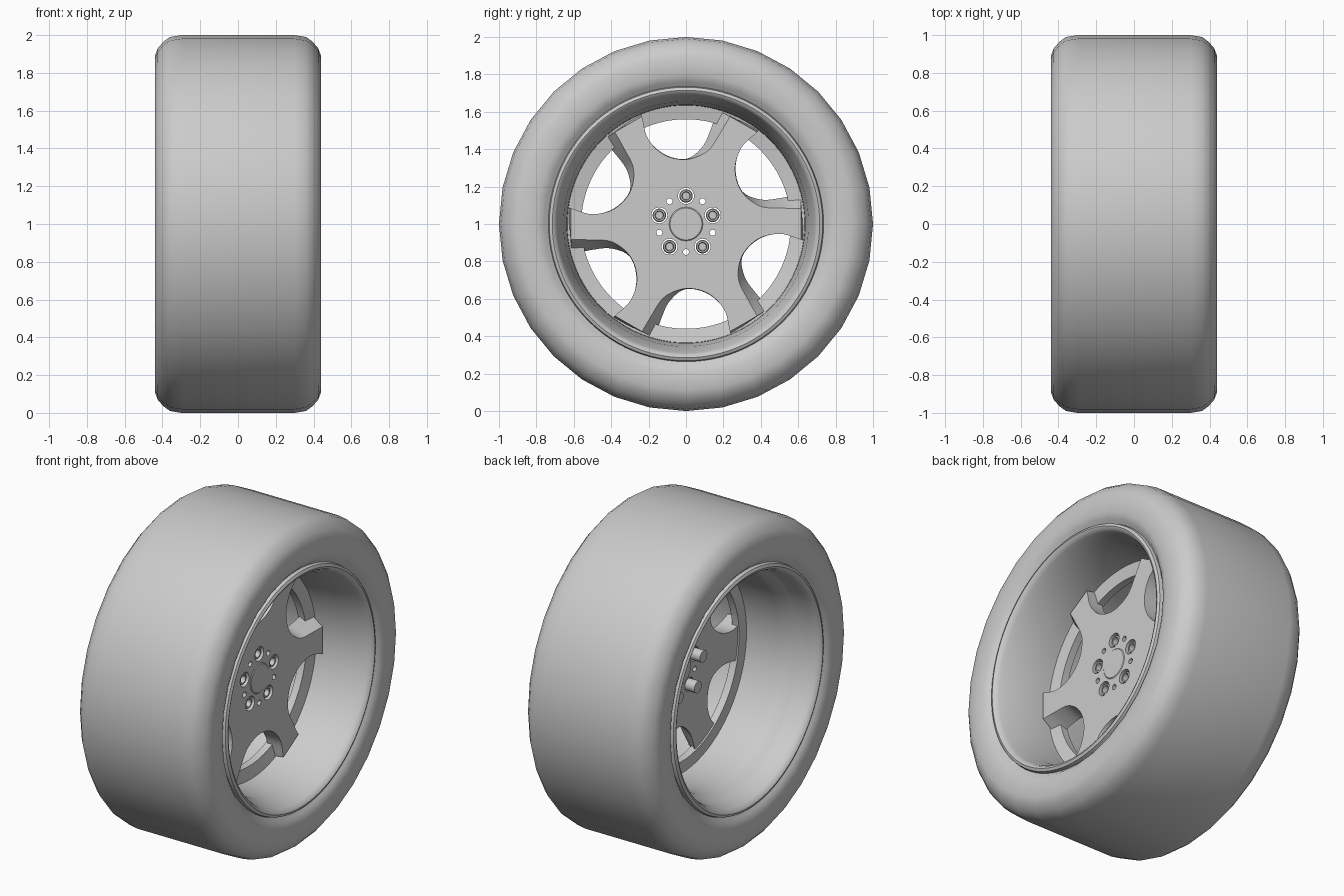
import bpy, bmesh
from math import sin, cos, pi, radians
from mathutils import Vector

if "Cube" in bpy.data.objects:
    bpy.data.objects.remove(bpy.data.objects["Cube"])


def finish(bm, name, angle=35):
    bmesh.ops.remove_doubles(bm, verts=bm.verts, dist=1e-5)
    bmesh.ops.recalc_face_normals(bm, faces=bm.faces)
    me = bpy.data.meshes.new(name)
    bm.to_mesh(me)
    bm.free()
    ob = bpy.data.objects.new(name, me)
    bpy.context.collection.objects.link(ob)
    smooth(ob, angle)
    return ob


def smooth(ob, angle=35):
    bpy.ops.object.select_all(action='DESELECT')
    ob.select_set(True)
    bpy.context.view_layer.objects.active = ob
    bpy.ops.object.shade_smooth_by_angle(angle=radians(angle))


def turn(u, v, a):
    """Rotate a (sideways, outward) pair clockwise as seen from +x."""
    return u * cos(a) + v * sin(a), v * cos(a) - u * sin(a)


def lathe(bm, profile, segs, cy=0, cz=1, closed=False):
    """Revolve (x, radius) points about an axis parallel to x."""
    rings = [[bm.verts.new((x, cy + r * sin(2 * pi * i / segs), cz + r * cos(2 * pi * i / segs)))
              for x, r in profile] for i in range(segs)]
    n = len(profile)
    for i in range(segs):
        a, b = rings[i], rings[(i + 1) % segs]
        for j in range(n if closed else n - 1):
            k = (j + 1) % n
            bm.faces.new((a[j], a[k], b[k], b[j]))


def curve(pts, steps=5):
    """Catmull-Rom curve through 2D points."""
    p = [Vector(q) for q in pts]
    p = [2 * p[0] - p[1]] + p + [2 * p[-1] - p[-2]]
    out = []
    for i in range(1, len(p) - 2):
        a, b, c, d = p[i - 1:i + 3]
        for s in range(steps):
            t = s / steps
            out.append(0.5 * (2 * b + (c - a) * t + (2 * a - 5 * b + 4 * c - d) * t * t
                              + (3 * b - a - 3 * c + d) * t ** 3))
    return out + [p[-2]]


def mirrored(half):
    return half + [(-x, r) for x, r in reversed(half)]


# Tyre
bm = bmesh.new()
lathe(bm, mirrored([(.385, .70), (.40, .735), (.425, .76), (.44, .80), (.44, .89),
                    (.425, .93), (.395, .965), (.36, .99), (.30, 1.0)]), 32, closed=True)
finish(bm, "tyre", 40)

# Rim barrel with a flange on both sides
bm = bmesh.new()
lathe(bm, [(.385, .725), (.405, .736), (.425, .731), (.433, .715), (.425, .70), (.405, .69),
           (.38, .682), (.30, .655), (.14, .637), (.03, .632), (-.20, .632), (-.25, .637),
           (-.29, .662), (-.32, .672), (-.38, .682), (-.405, .69), (-.425, .70),
           (-.433, .715), (-.425, .731), (-.405, .736), (-.385, .725), (-.37, .70),
           (-.30, .685), (-.24, .66), (.20, .66), (.37, .70)], 96, closed=True)
finish(bm, "rim_barrel", 40)

# Ring behind the spoke tips
bm = bmesh.new()
lathe(bm, [(.075, .56), (.09, .64), (.03, .64), (.03, .56)], 96, closed=True)
finish(bm, "spoke_ring")

# Six-spoke disc: slanted window edges lofted from front to back
front = curve([(-.235, .575), (-.205, .46), (-.12, .372), (0, .345), (.115, .39), (.185, .49), (.235, .575)])
back = curve([(-.24, .592), (-.21, .465), (-.12, .375), (0, .348), (.085, .41), (.13, .50), (.165, .612)])
bm = bmesh.new()
loops = []
for x, outline in ((.145, front), (.04, back)):
    loop = []
    for k in range(6):
        for u, v in outline:
            y, z = turn(u, v, k * pi / 3)
            loop.append(bm.verts.new((x, y, 1 + z)))
    loops.append(loop)
f, b = loops
for i in range(len(f)):
    j = (i + 1) % len(f)
    bm.faces.new((f[i], f[j], b[j], b[i]))
bm.faces.new(f)
bm.faces.new(b)
disc = finish(bm, "spoke_disc")

# Cut bolt holes and small vent holes
bm = bmesh.new()
for k in range(5):
    for r, a in ((.043, k * 2 * pi / 5), (.016, (k + .5) * 2 * pi / 5)):
        y, z = turn(0, .15, a)
        lathe(bm, [(.3, 0), (.3, r), (-.2, r), (-.2, 0)], 24, y, 1 + z)
cutter = finish(bm, "hole_cutter")
cutter.hide_render = True
mod = disc.modifiers.new("holes", 'BOOLEAN')
mod.operation, mod.object, mod.solver = 'DIFFERENCE', cutter, 'EXACT'
bpy.context.view_layer.objects.active = disc
bpy.ops.object.modifier_apply(modifier="holes")
bpy.data.objects.remove(cutter)
smooth(disc)

# Wheel bolts with recessed heads
for k in range(5):
    y, z = turn(0, .15, k * 2 * pi / 5)
    bm = bmesh.new()
    lathe(bm, [(.105, 0), (.105, .02), (.135, .023), (.135, .031), (.125, .036),
               (-.02, .036), (-.02, 0)], 24, y, 1 + z)
    finish(bm, f"wheel_bolt_{k + 1}")

# Flush centre cap
bm = bmesh.new()
lathe(bm, [(.149, 0), (.149, .085), (.145, .09), (.03, .09), (.03, 0)], 48)
finish(bm, "centre_cap")
